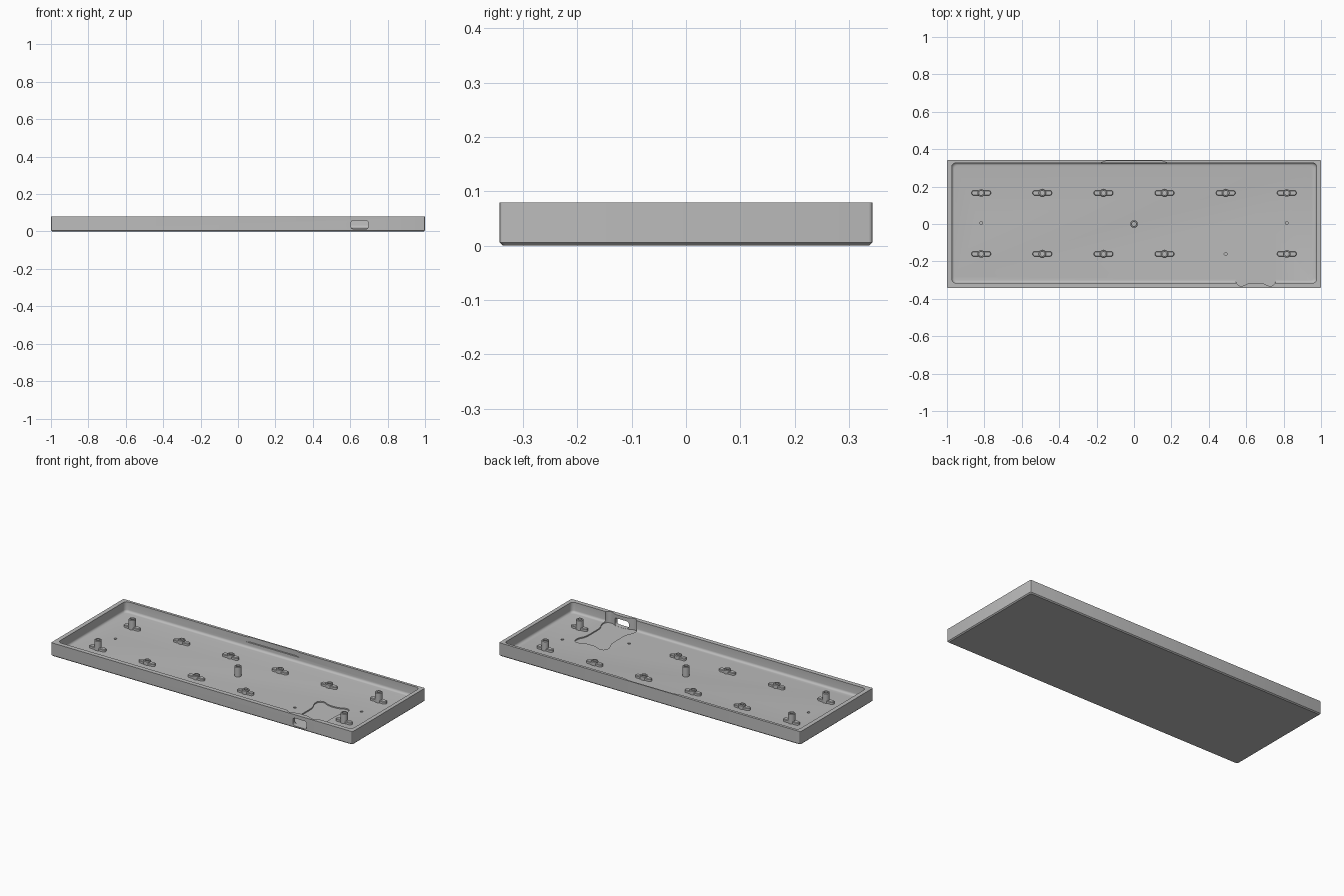
import bpy, bmesh, math
from mathutils import Matrix, Vector

default = bpy.data.objects.get("Cube")
if default:
    bpy.data.objects.remove(default, do_unlink=True)

grey = bpy.data.materials.new("plain grey")
grey.use_nodes = True
colour = (0.5, 0.5, 0.5, 1)
grey.diffuse_color = colour
grey.node_tree.nodes["Principled BSDF"].inputs["Base Color"].default_value = colour

HEIGHT, FLOOR, POCKET = 0.08, 0.019, 0.012
HALF_X, HALF_Y = 1.0, 0.343


def loft(name, rings, matrix=Matrix()):
    """Skin a stack of (outline, z) rings and cap both ends."""
    bm = bmesh.new()
    loops = [[bm.verts.new((x, y, z)) for x, y in pts] for pts, z in rings]
    n = len(loops[0])
    for a, b in zip(loops, loops[1:]):
        for i in range(n):
            j = (i + 1) % n
            bm.faces.new((a[i], a[j], b[j], b[i]))
    bm.faces.new(loops[0][::-1])
    bm.faces.new(loops[-1])
    bmesh.ops.transform(bm, matrix=matrix, verts=bm.verts)
    bmesh.ops.recalc_face_normals(bm, faces=bm.faces)
    mesh = bpy.data.meshes.new(name)
    bm.to_mesh(mesh)
    bm.free()
    mesh.materials.append(grey)
    ob = bpy.data.objects.new(name, mesh)
    bpy.context.collection.objects.link(ob)
    return ob


def rounded(x0, x1, y0, y1, r, steps=5):
    """Rounded rectangle, counter-clockwise."""
    corners = [(x1 - r, y1 - r), (x0 + r, y1 - r), (x0 + r, y0 + r), (x1 - r, y0 + r)]
    pts = []
    for k, (cx, cy) in enumerate(corners):
        for s in range(steps + 1):
            a = math.pi / 2 * (k + s / steps)
            pts.append((cx + r * math.cos(a), cy + r * math.sin(a)))
    return pts


def circle(r, cx=0, cy=0, n=24):
    return [(cx + r * math.cos(math.tau * i / n), cy + r * math.sin(math.tau * i / n))
            for i in range(n)]


def soften(pts, times=2):
    """Round an outline by cutting its corners."""
    for _ in range(times):
        out = []
        for p, q in zip(pts, pts[1:] + pts[:1]):
            p, q = Vector(p), Vector(q)
            out += [p.lerp(q, 0.25), p.lerp(q, 0.75)]
        pts = out
    return pts


# Tray body with a chamfered underside
def outer(inset):
    return rounded(-HALF_X + inset, HALF_X - inset, -HALF_Y + inset, HALF_Y - inset, 0.007, 3)


tray = loft("tray", [(outer(0.006), 0), (outer(0), 0.006), (outer(0), HEIGHT)])


# Main cavity, with a cove where the walls meet the floor
def inner(inset):
    return rounded(-0.974 + inset, 0.976 - inset, -0.316 + inset, 0.327 - inset, 0.022)


COVE = 0.014
cove = [(inner(COVE * (1 - math.sin(a))), FLOOR + COVE * (1 - math.cos(a)))
        for a in (math.pi / 8 * k for k in range(5))]
cutters = [loft("cavity_cutter", cove + [(inner(0), 0.1)])]

# Lobed pocket for the socket board, reaching into the front wall
side = [(0.083, 0), (0.083, 0.07), (0.106, 0.11), (0.106, 0.15), (0.075, 0.166), (0.035, 0.143)]
half = side + [(-x, y) for x, y in side[::-1]]
outline = half + [(-x, -y) for x, y in half if y > 0]
outline = soften([(0.651 + x, -0.17 + y) for x, y in outline])
cutters.append(loft("pocket_cutter", [(outline, POCKET), (outline, 0.1)]))

# Socket window through the front wall
window = rounded(0.604, 0.696, 0.0125, 0.059, 0.014)
cutters.append(loft("window_cutter", [(window, 0.3), (window, 0.4)],
                    Matrix.Rotation(math.pi / 2, 4, "X")))

# Relief with tapered ends in the back wall
relief = [(-0.178, 0.32), (0.178, 0.32), (0.178, 0.327), (0.15, 0.336), (-0.15, 0.336), (-0.178, 0.327)]
cutters.append(loft("relief_cutter", [(relief, 0.05), (relief, 0.1)]))

# Small blind holes in the floor
for x, y in ((-0.817, 0.005), (0.817, 0.005), (0.49, -0.16)):
    hole = circle(0.008, x, y, 16)
    cutters.append(loft("hole_cutter", [(hole, 0.01), (hole, 0.04)]))

for cutter in cutters:
    cutter.hide_render = True
    mod = tray.modifiers.new(cutter.name, "BOOLEAN")
    mod.operation, mod.solver, mod.object = "DIFFERENCE", "EXACT", cutter
bpy.context.view_layer.update()
carved = bpy.data.meshes.new_from_object(
    tray.evaluated_get(bpy.context.evaluated_depsgraph_get()))
tray.modifiers.clear()
tray.data = carved
for cutter in cutters:
    bpy.data.objects.remove(cutter, do_unlink=True)


# Hollow round standoff
def standoff(name, x, y, top, r=0.02, bore=0.011):
    rings = [(r, FLOOR - 0.004), (r, top - 0.003), (r - 0.003, top), (bore, top), (bore, FLOOR + 0.004)]
    return loft(name, [(circle(q, x, y), z) for q, z in rings])


parts = [tray, standoff("centre_post", 0, 0, 0.078)]

# Two rows of winged supports; the outermost carry tall posts
for row, y in (("back", 0.166), ("front", -0.16)):
    for i in range(6):
        if row == "front" and i == 4:
            continue
        x = -0.817 + i * 0.3268
        tall = i in (0, 5)
        wing = rounded(x - 0.052, x + 0.052, y - 0.014, y + 0.014, 0.0135)
        crown = rounded(x - 0.049, x + 0.049, y - 0.011, y + 0.011, 0.0105)
        # the wing is split so the standoff bore stays open
        parts.append(loft(f"{row}_wing_{i}", [(wing, FLOOR - 0.004), (wing, 0.031), (crown, 0.034)]))
        parts.append(standoff(f"{row}_{'post' if tall else 'boss'}_{i}", x, y,
                              0.078 if tall else 0.043))

# Smooth curved sides while keeping edges crisp
bpy.ops.object.select_all(action="DESELECT")
for ob in parts:
    ob.select_set(True)
bpy.context.view_layer.objects.active = tray
bpy.ops.object.shade_smooth_by_angle(angle=math.radians(30))
